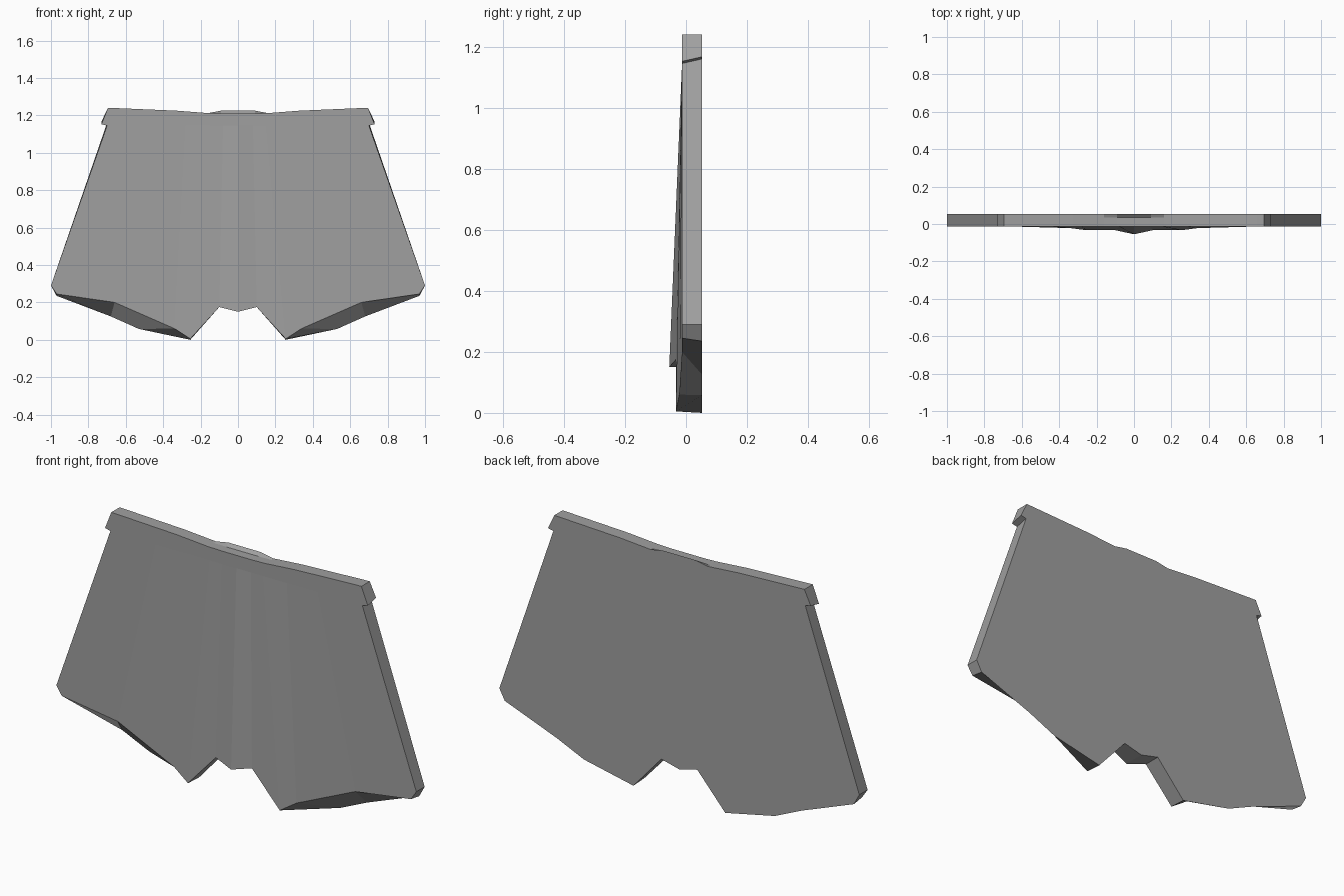
import bpy
import bmesh

cube = bpy.data.objects.get("Cube")
if cube:
    bpy.data.objects.remove(cube)

FRONT, BACK, LIP = -0.013, 0.053, 0.035
BAND_Z, BAND_BACK_Z = 1.145, 1.16

cloth = bpy.data.materials.new("grey_cloth")
cloth.use_nodes = True
grey = (0.35, 0.35, 0.35, 1)
cloth.diffuse_color = grey
cloth.node_tree.nodes["Principled BSDF"].inputs["Base Color"].default_value = grey


def loft(name, half):
    """Skin a row of rings, given from the centre outward, and mirror it in x."""
    left = [[(-x, y, z) for x, y, z in ring] for ring in half[:0:-1]]
    bm = bmesh.new()
    rings = [[bm.verts.new(p) for p in ring] for ring in left + half]
    count = len(rings[0])
    for a, b in zip(rings, rings[1:]):
        for i in range(count):
            j = (i + 1) % count
            bm.faces.new((a[i], a[j], b[j], b[i]))
    bm.faces.new(rings[0])
    bm.faces.new(rings[-1])
    bmesh.ops.recalc_face_normals(bm, faces=bm.faces)
    mesh = bpy.data.meshes.new(name)
    bm.to_mesh(mesh)
    bm.free()
    mesh.materials.append(cloth)
    obj = bpy.data.objects.new(name, mesh)
    bpy.context.collection.objects.link(obj)


# Legs: top x, front hem (x, y, z), back hem (x, z)
pleats = [
    (0.0, (0.0, -0.055, 0.15), (0.0, 0.15)),
    (0.08, (0.1, -0.033, 0.175), (0.1, 0.175)),
    (0.15, (0.255, -0.033, 0.005), (0.255, 0.0)),
    (0.28, (0.34, -0.022, 0.06), (0.53, 0.058)),
    (0.45, (0.66, FRONT, 0.2), (0.68, 0.125)),
    (0.68, (0.97, FRONT, 0.245), (0.97, 0.235)),
    (0.7, (1.0, FRONT, 0.29), (1.0, 0.29)),
]
loft("shorts_legs", [
    [(top, FRONT, BAND_Z), hem, (bx, BACK, bz), (top, BACK, BAND_BACK_Z)]
    for top, hem, (bx, bz) in pleats])

# Waistband: bottom x, bottom rise, top x, front top z, back top z
waist = [
    (0.0, 0, 0.0, 1.21, 1.225),
    (0.09, 0, 0.09, 1.21, 1.225),
    (0.16, 0, 0.16, 1.212, 1.212),
    (0.33, 0, 0.33, 1.225, 1.225),
    (0.7, 0, 0.66, 1.239, 1.239),
    (0.73, 0.007, 0.695, 1.24, 1.24),
]
loft("waistband", [
    [(bx, FRONT, BAND_Z + rise), (tx, FRONT, zf), (tx, LIP, zf),
     (tx, BACK, zb), (bx, BACK, BAND_BACK_Z + rise)]
    for bx, rise, tx, zf, zb in waist])
